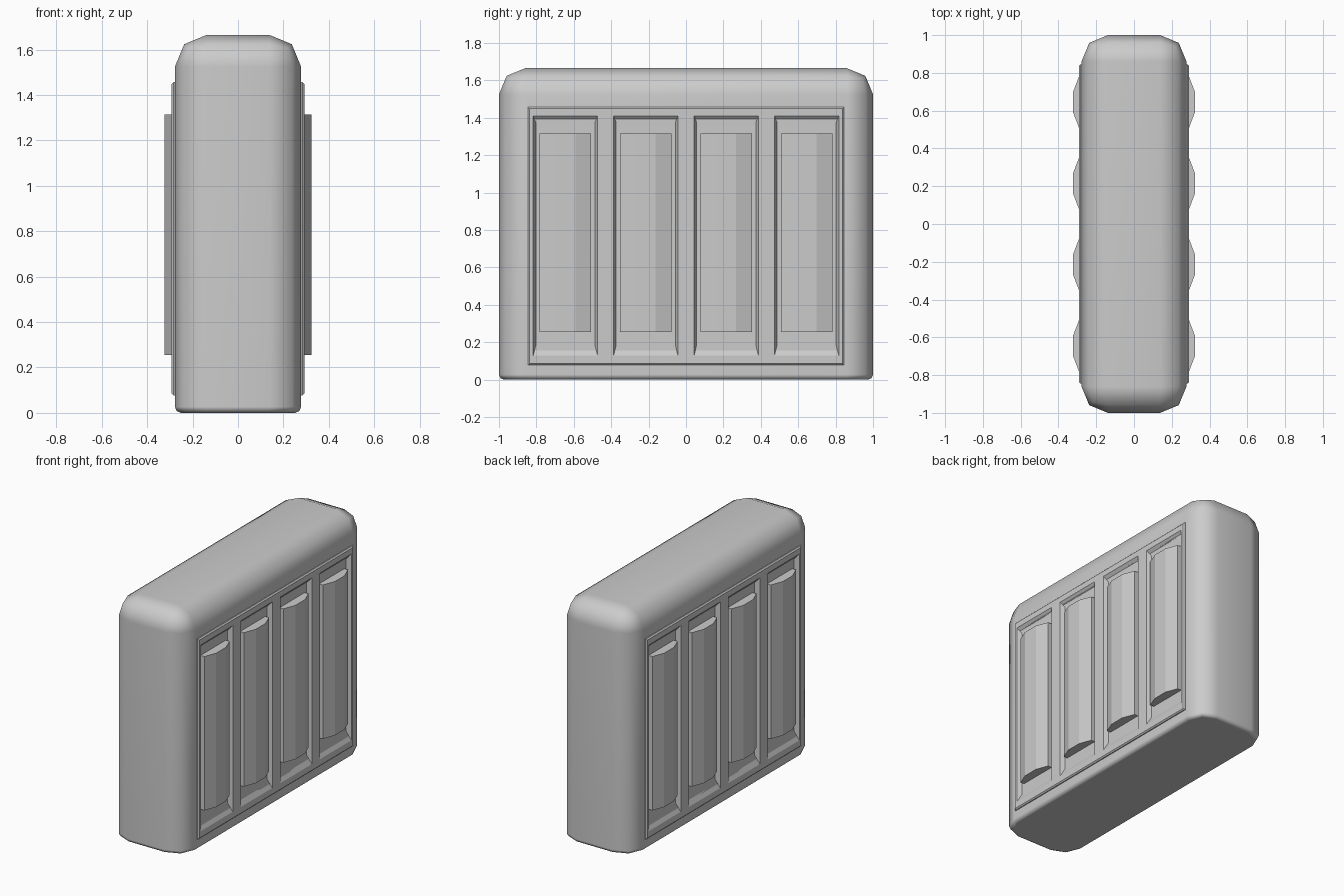
import bpy, bmesh, math

if "Cube" in bpy.data.objects:
    bpy.data.objects.remove(bpy.data.objects["Cube"])

BODY_X, PANEL_X, FLOOR_X = 0.278, 0.292, 0.262
HEIGHT = 1.665
CENTRES = [-0.645, -0.215, 0.215, 0.645]


def finish(bm, name):
    bmesh.ops.recalc_face_normals(bm, faces=bm.faces[:])
    me = bpy.data.meshes.new(name)
    bm.to_mesh(me)
    bm.free()
    ob = bpy.data.objects.new(name, me)
    bpy.context.collection.objects.link(ob)
    return ob


def add_box(bm, x0, x1, y0, y1, z0, z1):
    geom = bmesh.ops.create_cube(bm, size=1)["verts"]
    for v in geom:
        v.co = (x0 if v.co.x < 0 else x1,
                y0 if v.co.y < 0 else y1,
                z0 if v.co.z < 0 else z1)


def bevel(bm, edges, size, segments):
    bmesh.ops.bevel(bm, geom=edges, offset=size, offset_type='OFFSET',
                    segments=segments, profile=0.5, affect='EDGES')


def loft(bm, rings):
    # closed skin between two matching rings
    a, b = [[bm.verts.new(p) for p in r] for r in rings]
    n = len(a)
    for i in range(n):
        j = (i + 1) % n
        bm.faces.new((a[i], a[j], b[j], b[i]))
    bm.faces.new(a[::-1])
    bm.faces.new(b)


def activate(ob):
    bpy.ops.object.select_all(action='DESELECT')
    ob.select_set(True)
    bpy.context.view_layer.objects.active = ob


# main body: wide rounding on top and uprights, small one at the base
bm = bmesh.new()
add_box(bm, -BODY_X, BODY_X, -1, 1, 0, HEIGHT)
bevel(bm, [e for e in bm.edges if any(v.co.z > 0.1 for v in e.verts)], 0.14, 2)
bevel(bm, [e for e in bm.edges if all(v.co.z < 1e-4 for v in e.verts)], 0.027, 2)
body = finish(bm, "body")

# raised side panels
bm = bmesh.new()
for s in (-1, 1):
    x = sorted((s * 0.274, s * PANEL_X))
    add_box(bm, x[0], x[1], -0.845, 0.845, 0.077, 1.457)
bevel(bm, [e for e in bm.edges if all(abs(v.co.x) > PANEL_X - 1e-4 for v in e.verts)],
      0.008, 1)
panels = finish(bm, "side_panels")

# tapered pocket cutters, continued outward past the panel face
def pocket_ring(s, c, x):
    t = (x - FLOOR_X) / (PANEL_X - FLOOR_X)
    w = 0.158 + 0.014 * t
    z0, z1 = 0.185 - 0.057 * t, 1.375 + 0.035 * t
    return [(s * x, c - w, z0), (s * x, c + w, z0), (s * x, c + w, z1), (s * x, c - w, z1)]


bm = bmesh.new()
for s in (-1, 1):
    for c in CENTRES:
        loft(bm, [pocket_ring(s, c, FLOOR_X), pocket_ring(s, c, 0.30)])
cutter = finish(bm, "pocket_cutter")
cutter.hide_render = True

for ob in (body, panels):
    mod = ob.modifiers.new("pockets", 'BOOLEAN')
    mod.operation = 'DIFFERENCE'
    mod.solver = 'EXACT'
    mod.object = cutter
    activate(ob)
    bpy.ops.object.modifier_apply(modifier=mod.name)
bpy.data.objects.remove(cutter, do_unlink=True)

# flattened half-octagon bars standing in the pockets
bm = bmesh.new()
bar = [(0.25, -0.137), (0.291, -0.137), (0.323, -0.053),
       (0.323, 0.053), (0.291, 0.137), (0.25, 0.137)]
for s in (-1, 1):
    for c in CENTRES:
        loft(bm, [[(s * x, c + y, z) for x, y in bar] for z in (0.255, 1.315)])
finish(bm, "pocket_bars")

# smooth the rounded body, keep the pocket walls crisp
activate(body)
bpy.ops.object.shade_smooth_by_angle(angle=math.radians(50))
wn = body.modifiers.new("weighted_normals", 'WEIGHTED_NORMAL')
wn.keep_sharp = True
